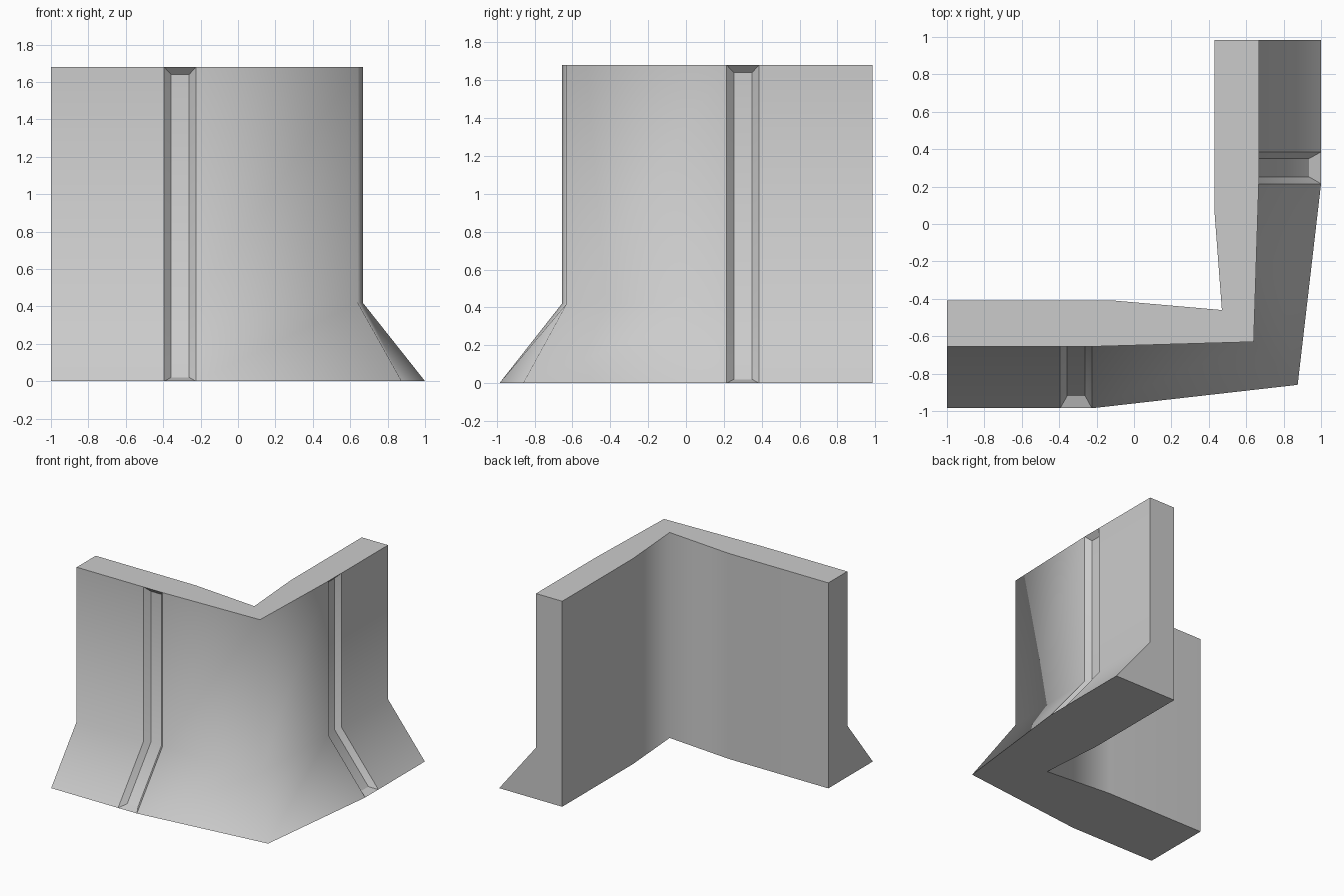
import bpy, bmesh
from mathutils import Vector

if "Cube" in bpy.data.objects:
    bpy.data.objects.remove(bpy.data.objects["Cube"])

H, BEND = 1.68, 0.42   # wall height, height where the base starts to flare
bm = bmesh.new()
group = {}             # face -> smoothing group


def face(verts, name):
    f = bm.faces.new(verts)
    f.smooth = True
    group[f] = name


def column(x, y, xb, yb):
    """Outer skin column: flared foot, bend, top."""
    return [bm.verts.new((xb, yb, 0)), bm.verts.new((x, y, BEND)), bm.verts.new((x, y, H))]


def strip(a, b, name):
    for i in range(len(a) - 1):
        face((a[i], b[i], b[i + 1], a[i + 1]), name)


def groove(a, b, inward, name):
    """Bevelled channel sunk between two outer columns."""
    rows = ((0.065, 0.02), (0.04, 0.407), (0.04, 1.64))
    fa, fb = [], []
    for va, vb, (depth, z) in zip(a, b, rows):
        for t, out in ((0.22, fa), (0.79, fb)):
            p = va.co.lerp(vb.co, t) + Vector(inward) * depth
            out.append(bm.verts.new((p.x, p.y, z)))
    strip(fa, fb, name + "floor")
    strip(a, fa, name + "side_a")
    strip(fb, b, name + "side_b")
    face((a[0], b[0], fb[0], fa[0]), name + "foot")
    face((fa[2], fb[2], b[2], a[2]), name + "head")


# Outer skin with flared base
outer = [column(-1, -0.655, -1, -0.985),
         column(-0.395, -0.655, -0.395, -0.985),
         column(-0.225, -0.655, -0.225, -0.985),
         column(0.64, -0.63, 0.875, -0.86),
         column(0.667, 0.215, 1, 0.215),
         column(0.667, 0.385, 1, 0.385),
         column(0.667, 0.985, 1, 0.985)]
for i in (0, 2, 3, 5):
    strip(outer[i], outer[i + 1], "outer")
groove(outer[1], outer[2], (0, 1, 0), "g1")
groove(outer[4], outer[5], (-1, 0, 0), "g2")

# Inner skin
inner = [[bm.verts.new((x, y, z)) for z in (0, H)] for x, y in
         ((-1, -0.41), (-0.1, -0.41), (0.47, -0.46), (0.43, 0.07), (0.43, 0.985))]
for a, b in zip(inner, inner[1:]):
    strip(b, a, "inner")

# Top, underside and arm ends
face([c[2] for c in outer] + [c[1] for c in reversed(inner)], "top")
face([c[0] for c in outer] + [c[0] for c in reversed(inner)], "bottom")
for o, n, name in ((outer[0], inner[0], "end1"), (outer[-1], inner[-1], "end2")):
    face(o + [n[1], n[0]], name)

# Sharp edges only where surface groups meet
for e in bm.edges:
    e.smooth = len({group[f] for f in e.link_faces}) == 1
bmesh.ops.recalc_face_normals(bm, faces=bm.faces[:])

mesh = bpy.data.meshes.new("corner_wall")
bm.to_mesh(mesh)
bm.free()
wall = bpy.data.objects.new("corner_wall", mesh)
bpy.context.collection.objects.link(wall)
